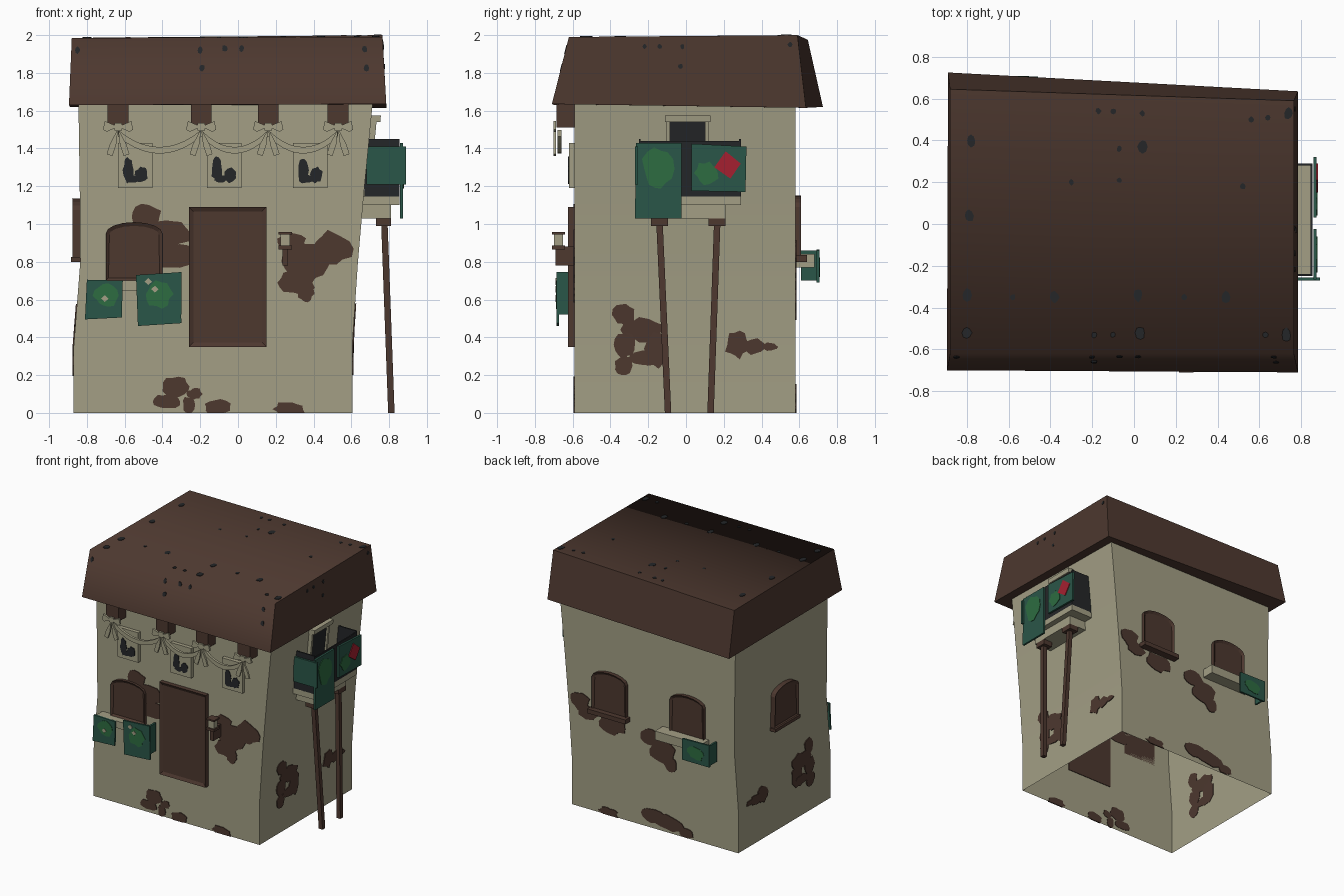
import bpy, bmesh, math, random
from mathutils import Vector

random.seed(4)
if "Cube" in bpy.data.objects:
    bpy.data.objects.remove(bpy.data.objects["Cube"])


def material(name, *rgb):
    linear = [((c / 255 + 0.055) / 1.055) ** 2.4 for c in rgb] + [1]
    mat = bpy.data.materials.new(name)
    mat.use_nodes = True
    mat.diffuse_color = linear
    shader = mat.node_tree.nodes["Principled BSDF"]
    shader.inputs["Base Color"].default_value = linear
    shader.inputs["Roughness"].default_value = 0.9
    return mat


PLASTER = material("plaster", 163, 159, 133)
BROWN = material("brown_timber", 77, 56, 47)
DARK = material("soot_black", 36, 38, 40)
GREEN = material("dark_green_cloth", 42, 86, 72)
BRIGHT = material("bright_green_cloth", 45, 108, 65)
RED = material("red_cloth", 165, 32, 48)

# Bent side walls: height, left x, right x
RINGS = [(0, -.87, .605), (.35, -.87, .605), (.8, -.835, .635), (1.2, -.838, .67), (1.66, -.845, .715)]
FRONT_Y, BACK_Y = -.59, .58


def wall_x(z, side):
    for low, high in zip(RINGS, RINGS[1:]):
        if z <= high[0]:
            t = (z - low[0]) / (high[0] - low[0])
            return low[side] + t * (high[side] - low[side])
    return RINGS[-1][side]


# Each surface maps (across, up, outward) to a point
def front(u, v, d): return (u, FRONT_Y - d, v)
def back(u, v, d): return (u, BACK_Y + d, v)
def right(u, v, d): return (wall_x(v, 2) + d, u, v)
def left(u, v, d): return (wall_x(v, 1) - d, u, v)
def upright(u, v, d): return (d, u, v)
def roof_top(u, v, d): return (u, v, 1.9875 + .009 * u + .01 * u * v + d)
def roof_front(u, v, d): return (u, -.62 - (1.985 - v) * .25 - d, v)
def roof_right(u, v, d): return (.765 + (2 - v) * .053 + d, u, v)


def finish(name, bm, mat):
    bmesh.ops.recalc_face_normals(bm, faces=bm.faces)
    mesh = bpy.data.meshes.new(name)
    bm.to_mesh(mesh)
    bm.free()
    mesh.materials.append(mat)
    obj = bpy.data.objects.new(name, mesh)
    bpy.context.scene.collection.objects.link(obj)
    return obj


def plates(name, surface, outlines, d0, d1, mat, inset=0):
    """Extrude 2D outlines outward from a surface, optionally with a sunk panel."""
    bm = bmesh.new()
    for pts in outlines:
        lower = [bm.verts.new(surface(u, v, d0)) for u, v in pts]
        upper = [bm.verts.new(surface(u, v, d1)) for u, v in pts]
        bm.faces.new(lower)
        cap = bm.faces.new(upper)
        for i in range(len(pts)):
            j = (i + 1) % len(pts)
            bm.faces.new((lower[i], lower[j], upper[j], upper[i]))
        if inset:
            bmesh.ops.recalc_face_normals(bm, faces=bm.faces)
            bmesh.ops.inset_region(bm, faces=[cap], thickness=inset, depth=-.012)
    return finish(name, bm, mat)


def rect(u0, u1, v0, v1):
    return [(u0, v0), (u1, v0), (u1, v1), (u0, v1)]


def arch(mid, low, high, half=.15, rise=.06):
    top = [(mid + half * math.cos(a), high - rise + rise * math.sin(a))
           for a in [math.pi * i / 8 for i in range(9)]]
    return [(mid - half, low), (mid + half, low)] + top


def blot(u, v, ru, rv, n=14, floor=0):
    pts = []
    for i in range(n):
        a, r = math.tau * i / n, random.uniform(.82, 1.18)
        pts.append((u + ru * r * math.cos(a), max(floor, v + rv * r * math.sin(a))))
    return pts


def strip(path, width):
    """Outline of a flat ribbon following a path."""
    half = width / 2
    return [(u, v + half) for u, v in path] + [(u, v - half) for u, v in reversed(path)]


# House body, open below
bm = bmesh.new()
loops = [[bm.verts.new(p) for p in ((l, FRONT_Y, z), (r, FRONT_Y, z), (r, BACK_Y, z), (l, BACK_Y, z))]
         for z, l, r in RINGS]
for a, b in zip(loops, loops[1:]):
    for i in range(4):
        j = (i + 1) % 4
        bm.faces.new((a[i], a[j], b[j], b[i]))
body = finish("house_body", bm, PLASTER)
bpy.context.view_layer.objects.active = body
body.select_set(True)
bpy.ops.object.shade_smooth_by_angle(angle=math.radians(30))

# Crooked roof, shaded softly over its front upper edge only
bm = bmesh.new()
low = [bm.verts.new(p) for p in ((-.895, -.7, 1.63), (.785, -.71, 1.635), (.785, .635, 1.615), (-.89, .725, 1.62))]
top = [bm.verts.new(p) for p in ((-.88, -.62, 1.985), (.765, -.62, 1.99), (.765, .59, 2), (-.88, .645, 1.975))]
bm.faces.new(low)
bm.faces.new(top)
for i in range(4):
    j = (i + 1) % 4
    bm.faces.new((low[i], low[j], top[j], top[i]))
for face in bm.faces:
    face.smooth = True
for edge in bm.edges:
    edge.smooth = set(edge.verts) == {top[0], top[1]}
finish("roof", bm, BROWN)

# Dark holes in the roof
large = [(-.78, .4), (-.79, .04), (-.8, -.34), (-.38, -.35), (.04, .37), (.03, .03), (.02, -.34),
         (.44, -.35), (-.8, -.52), (.03, -.52), (.73, -.53), (.74, .53)]
small = [(-.3, .2), (-.07, .21), (-.58, -.35), (-.19, -.53), (-.1, -.53), (.24, -.35), (.63, -.53),
         (.52, .18), (-.17, .54), (-.1, .54), (.04, .53), (.56, .5), (.64, .51), (-.07, .36)]
holes = [blot(u, v, .022, .03, 8, -1) for u, v in large] + [blot(u, v, .013, .014, 8, -1) for u, v in small]
plates("roof_top_holes", roof_top, holes, -.004, .005, DARK)
spots = [(-.85, 1.92), (-.2, 1.92), (-.07, 1.93), (.02, 1.93), (.67, 1.925), (.68, 1.825), (-.19, 1.825)]
plates("roof_front_holes", roof_front, [blot(u, v, .014, .018, 8) for u, v in spots], -.004, .004, DARK)
spots = [(-.22, 1.94), (-.14, 1.94), (-.02, 1.94), (.55, 1.95), (-.03, 1.835)]
plates("roof_side_holes", roof_right, [blot(u, v, .012, .013, 8) for u, v in spots], -.004, .004, DARK)

# Patches of bare brick where plaster fell away
front_spots = [(-.49, 1.04, .08, .06), (-.36, .95, .1, .08), (-.33, .83, .1, .07), (.28, .9, .08, .05),
               (.37, .8, .13, .09), (.5, .87, .1, .09), (.31, .69, .1, .06), (.36, .63, .04, .04),
               (-.33, .14, .07, .05), (-.38, .06, .07, .04), (-.23, .1, .04, .03), (-.11, .03, .07, .04),
               (-.26, .04, .03, .05), (.27, .02, .08, .04)]
back_spots = [(.53, .85, .08, .07), (.46, .77, .08, .06), (.25, .73, .11, .07), (-.09, .72, .1, .07),
              (-.2, .63, .11, .1), (-.27, .55, .06, .06), (-.12, .1, .1, .06), (-.26, .08, .14, .06),
              (-.41, .04, .06, .04), (.28, .02, .08, .04)]
side_spots = [(-.33, .52, .055, .06), (-.22, .44, .11, .06), (-.32, .36, .06, .07), (-.16, .34, .06, .1),
              (-.33, .25, .05, .05), (-.22, .29, .09, .04), (.27, .36, .06, .07), (.36, .35, .07, .04),
              (.44, .35, .04, .02)]
for name, wall, spots in (("front", front, front_spots), ("back", back, back_spots),
                          ("right", right, side_spots), ("left", left, side_spots)):
    plates(name + "_bare_patches", wall, [blot(*s) for s in spots], -.003, .006, BROWN)

# Door, with a frame around a sunk leaf
plates("door", front, [rect(-.26, .15, .35, 1.09)], -.005, .035, BROWN, .033)

# Arched shutters and their sills
plates("front_shutter", front, [arch(-.55, .7, 1.01)], 0, .025, BROWN, .02)
plates("back_shutters", back, [arch(m, .82, 1.15) for m in (.26, -.43)], 0, .03, BROWN, .02)
plates("left_shutter", left, [arch(-.03, .82, 1.135)], 0, .04, BROWN, .02)
plates("back_sill", back, [rect(.09, .43, .8, .835)], 0, .06, BROWN)
plates("left_sill", left, [rect(-.19, .13, .8, .825)], 0, .05, BROWN)
plates("back_flower_ledge", back, [rect(-.61, -.2, .77, .84)], 0, .1, PLASTER)
plates("front_flower_ledge", front, [rect(-.79, -.32, .645, .7)], 0, .08, PLASTER)

# Cloths hung over the ledges
plates("front_cloths", front, [[(-.81, .495), (-.615, .505), (-.61, .7), (-.8, .705)],
                               [(-.53, .46), (-.3, .475), (-.305, .745), (-.54, .73)]], .082, .096, GREEN)
plates("front_cloth_side", front, [rect(-.316, -.3, .52, .745)], .02, .09, GREEN)
plates("front_cloth_glow", front, [blot(-.7, .62, .06, .06), blot(-.42, .63, .07, .07)], .094, .099, BRIGHT)
plates("front_cloth_mends", front, [[(u - .02, v), (u, v - .018), (u + .02, v), (u, v + .018)]
       for u, v in ((-.705, .605), (-.475, .695), (-.44, .655))], .096, .102, PLASTER)
plates("back_cloth", back, [[(-.7, .69), (-.46, .69), (-.46, .86), (-.7, .865)]], .112, .126, GREEN)
plates("back_cloth_side", back, [rect(-.7, -.685, .7, .86)], .03, .12, GREEN)
plates("back_cloth_glow", back, [blot(-.58, .77, .07, .05)], .124, .129, BRIGHT)

# Small upper windows with broken panes
lefts = (-.635, -.165, .29)
plates("upper_windows", front, [rect(u, u + .183, 1.19, 1.43) for u in lefts], 0, .03, PLASTER)
panes = []
for u in lefts:
    panes += [blot(u + .055, 1.285, .028, .065), blot(u + .125, 1.26, .032, .042), blot(u + .075, 1.24, .04, .02)]
plates("upper_window_panes", front, panes, .028, .034, DARK)

# Roof brackets, bows and garlands
posts = (-.635, -.195, .16, .53)
plates("roof_brackets", front, [rect(u - .055, u + .055, 1.51, 1.65) for u in posts], 0, .095, BROWN)
bows = []
for u in posts:
    bows.append(rect(u - .02, u + .02, 1.495, 1.535))
    for s in (-1, 1):
        bows.append([(u, 1.515), (u + s * .07, 1.545), (u + s * .08, 1.5), (u + s * .06, 1.488)])
        bows.append([(u, 1.505), (u + s * .045, 1.42), (u + s * .06, 1.37), (u + s * .03, 1.36), (u + s * .01, 1.42)])
plates("bows", front, bows, .097, .112, PLASTER)
swags = []
for a, b in zip(posts, posts[1:]):
    path = [(a + (b - a) * t / 10, 1.48 - .36 * (t / 10) * (1 - t / 10)) for t in range(11)]
    swags.append(strip(path, .035))
plates("garlands", front, swags, .07, .09, PLASTER)

# Door lantern
plates("lantern_bracket", front, [rect(.235, .265, .78, .88)], 0, .1, BROWN)
plates("lantern_tray", front, [rect(.215, .285, .865, .885)], .05, .12, BROWN)
plates("lantern_glass", front, [rect(.225, .275, .885, .945)], .06, .11, PLASTER)
plates("lantern_cap", front, [rect(.215, .285, .945, .957)], .05, .12, BROWN)

# Balcony doorway
plates("balcony_doorway", right, [rect(-.085, .1, 1.14, 1.54)], 0, .015, DARK)
plates("balcony_jambs", right, [rect(-.105, -.085, 1.14, 1.54), rect(.1, .12, 1.14, 1.54)], 0, .03, PLASTER)
plates("balcony_lintel", right, [rect(-.11, .13, 1.54, 1.575)], 0, .05, PLASTER)

# Balcony floor, rails and cloths
plates("balcony_floor", upright, [rect(-.25, .29, 1.1, 1.145)], .64, .855, PLASTER)
plates("balcony_beam", upright, [rect(-.2, .21, 1.03, 1.1)], .63, .81, PLASTER)
plates("balcony_front_rail", upright, [rect(-.25, .29, 1.14, 1.44)], .845, .855, DARK)
plates("balcony_end_rails", upright, [rect(u, u + .01, 1.14, 1.45) for u in (-.25, .28)], .67, .855, DARK)
plates("balcony_cloths", upright, [[(-.27, 1.03), (-.025, 1.03), (-.025, 1.43), (-.265, 1.43)],
                                   [(.03, 1.175), (.315, 1.17), (.32, 1.41), (.03, 1.425)]], .858, .874, GREEN)
plates("balcony_end_cloth", upright, [rect(-.27, -.255, 1.21, 1.41)], .68, .89, GREEN)
plates("balcony_cloth_glow", upright, [blot(-.15, 1.29, .08, .11), blot(.11, 1.27, .06, .06)], .872, .878, BRIGHT)
plates("balcony_red_patch", upright, [[(.15, 1.3), (.235, 1.24), (.29, 1.32), (.21, 1.385)]], .872, .88, RED)

# Leaning balcony stilts
for name, y_top, y_low in (("front_stilt", -.14, -.095), ("back_stilt", .165, .13)):
    plates(name + "_cap", upright, [rect(y_top - .045, y_top + .045, .99, 1.03)], .73, .81, BROWN)
    bm = bmesh.new()
    bmesh.ops.create_cube(bm, size=1)
    for v in bm.verts:
        high = v.co.z > 0
        base = Vector((.775, y_top, 1.0)) if high else Vector((.812, y_low, 0))
        v.co = base + Vector((v.co.x, v.co.y, 0)) * .034
    finish(name, bm, BROWN)
